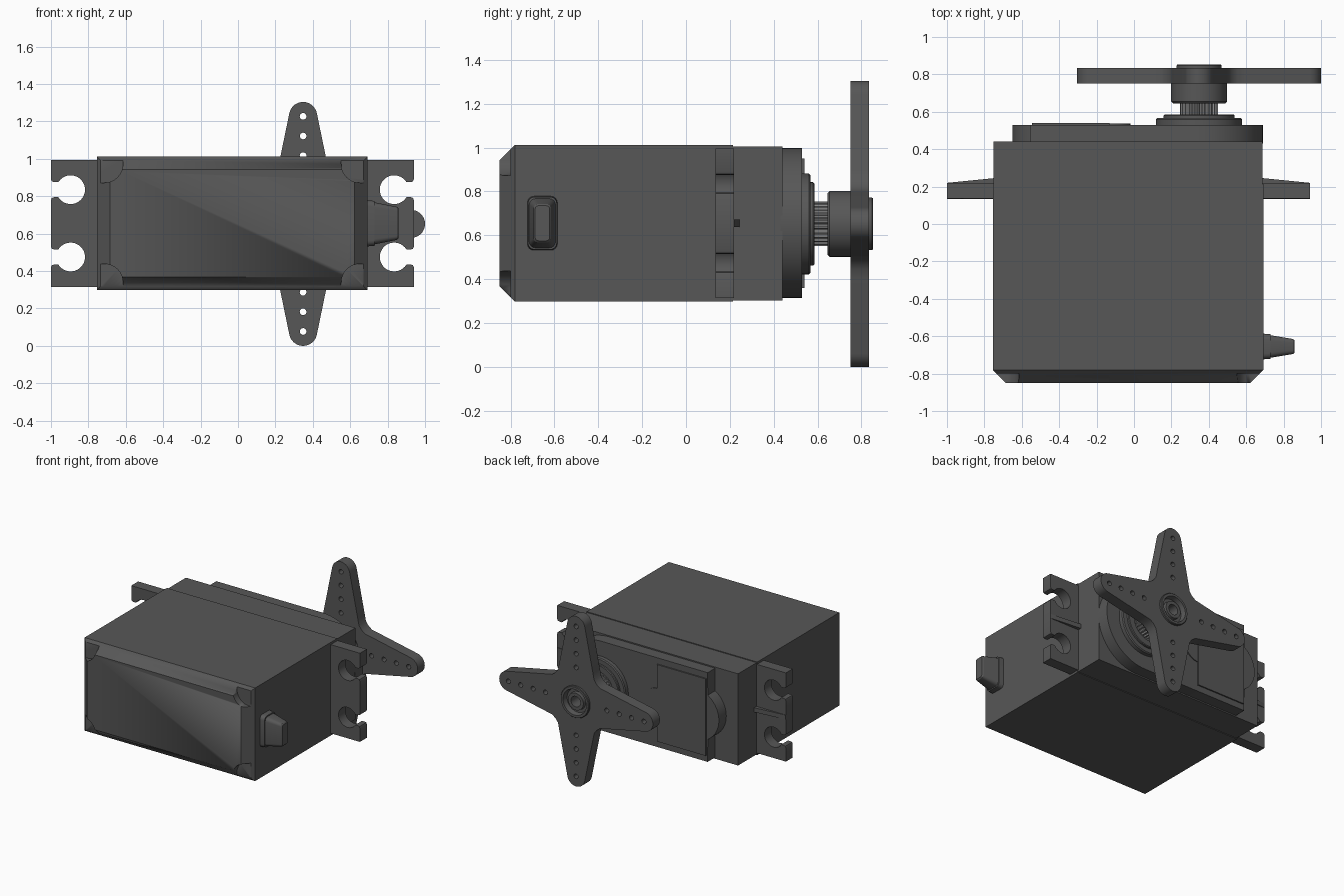
import bpy, bmesh, math
from mathutils import Matrix

cube = bpy.data.objects.get("Cube")
if cube:
    bpy.data.objects.remove(cube, do_unlink=True)

CX, CZ = 0.348, 0.652      # output shaft axis
BX, BZ = -0.03, 0.655      # case centre


def material(name, value):
    m = bpy.data.materials.new(name)
    m.use_nodes = True
    col = (value, value, value, 1)
    m.diffuse_color = col
    m.node_tree.nodes["Principled BSDF"].inputs["Base Color"].default_value = col
    return m


PLASTIC = material("dark_grey_plastic", 0.095)
METAL = material("light_grey_metal", 0.28)


def finish(name, bm, mat):
    bmesh.ops.remove_doubles(bm, verts=bm.verts, dist=1e-5)
    bmesh.ops.recalc_face_normals(bm, faces=bm.faces)
    me = bpy.data.meshes.new(name)
    bm.to_mesh(me)
    bm.free()
    me.materials.clear()
    me.materials.append(mat)
    ob = bpy.data.objects.new(name, me)
    bpy.context.collection.objects.link(ob)
    bpy.ops.object.select_all(action='DESELECT')
    ob.select_set(True)
    bpy.context.view_layer.objects.active = ob
    bpy.ops.object.shade_smooth_by_angle(angle=math.radians(30))
    return ob


def loft(name, rings, mat=PLASTIC, closed=False):
    """Skin a list of equal point rings; closed joins last to first."""
    bm = bmesh.new()
    vs = [[bm.verts.new(p) for p in r] for r in rings]
    n = len(vs[0])
    pairs = list(zip(vs, vs[1:])) + ([(vs[-1], vs[0])] if closed else [])
    for a, b in pairs:
        for i in range(n):
            j = (i + 1) % n
            bm.faces.new((a[i], a[j], b[j], b[i]))
    if not closed:
        bm.faces.new(vs[0])
        bm.faces.new(vs[-1])
    return finish(name, bm, mat)


def lathe(name, profile, mat=PLASTIC, closed=False, n=64):
    """Revolve (radius, y) points about the output shaft axis."""
    ang = [2 * math.pi * i / n for i in range(n)]
    return loft(name, [[(CX + r * math.cos(a), y, CZ + r * math.sin(a)) for a in ang]
                       for r, y in profile], mat, closed)


def arc(cx, cz, r, a0, a1, n=16):
    return [(cx + r * math.cos(math.radians(a0 + (a1 - a0) * i / n)),
             cz + r * math.sin(math.radians(a0 + (a1 - a0) * i / n))) for i in range(n + 1)]


def circle(cx, cz, r, n=24):
    return arc(cx, cz, r, 0, 360, n)[:-1]


def prism(name, loops, y0, y1, mat=PLASTIC):
    """Extrude an x-z outline along y; further loops are holes."""
    cu = bpy.data.curves.new(name, 'CURVE')
    cu.dimensions, cu.fill_mode, cu.extrude = '2D', 'BOTH', (y1 - y0) / 2
    for pts in loops:
        s = cu.splines.new('POLY')
        s.points.add(len(pts) - 1)
        for p, (x, z) in zip(s.points, pts):
            p.co = (x, z, 0, 1)
        s.use_cyclic_u = True
    tmp = bpy.data.objects.new(name + "_outline", cu)
    bpy.context.collection.objects.link(tmp)
    bpy.context.view_layer.update()
    me = bpy.data.meshes.new_from_object(tmp.evaluated_get(bpy.context.evaluated_depsgraph_get()))
    me.transform(Matrix.Translation((0, (y0 + y1) / 2, 0)) @ Matrix.Rotation(math.pi / 2, 4, 'X'))
    bm = bmesh.new()
    bm.from_mesh(me)
    bpy.data.objects.remove(tmp, do_unlink=True)
    bpy.data.curves.remove(cu)
    bpy.data.meshes.remove(me)
    return finish(name, bm, mat)


def rect(x0, x1, z0, z1):
    return [(x0, z0), (x1, z0), (x1, z1), (x0, z1)]


def rect_y(y, inset):
    return [(x, y, z) for x, z in rect(-0.755 + inset, 0.692 - inset, 0.298 + inset, 1.012 - inset)]


# Main case with chamfered front and four rounded corner pockets
case = loft("main_case", [rect_y(-0.85, 0.07), rect_y(-0.78, 0), rect_y(0.215, 0)])
for sx, ex in ((-1, -0.755), (1, 0.692)):
    for sz, ez in ((-1, 0.298), (1, 1.012)):
        corner = [(0.1, 0.1), (0.1, -0.14)] + arc(-0.04, -0.04, 0.1, 270, 180, 8) + [(-0.14, 0.1)]
        cutter = prism("pocket_cutter", [[(ex + sx * u, ez + sz * v) for u, v in corner]], -0.95, -0.80)
        mod = case.modifiers.new("pocket", 'BOOLEAN')
        mod.operation, mod.solver, mod.object = 'DIFFERENCE', 'EXACT', cutter
        bpy.context.view_layer.objects.active = case
        bpy.ops.object.modifier_apply(modifier=mod.name)
        bpy.data.objects.remove(cutter, do_unlink=True)

# Upper case behind the seam
prism("upper_case", [rect(-0.75, 0.688, 0.303, 1.006)], 0.21, 0.44)

# Mounting flange with open screw notches, mirrored from one quadrant
quad = [(0.97, 0.34), (0.97, 0.235), (0.965, 0.224), (0.953, 0.22), (0.93, 0.22)]
quad += arc(0.865, 0.18, 0.077, 32, 328, 28)
quad += [(0.93, 0.14), (0.953, 0.14), (0.965, 0.136), (0.97, 0.125)]
half = quad + [(x, -z) for x, z in reversed(quad)]
outline = half + [(-x, z) for x, z in reversed(half)]
prism("mounting_flange", [[(BX + x, BZ + z) for x, z in outline]], 0.135, 0.218)

# Tapered rib along the flange
rib = [(-1, 0.2), (0.94, 0.2), (0.94, 0.22), (0.69, 0.245), (-0.75, 0.245), (-1, 0.22)]
loft("flange_rib", [[(x, y, z) for x, y in rib] for z in (0.638, 0.672)])

# Gear cover: round about the shaft, with a round bulge at the far end
cover = arc(CX, BZ, 0.342, -90, 90, 40) + [(-0.555, BZ + 0.342)]
cover += arc(-0.45, BZ, 0.2, 122, 238, 20) + [(-0.555, BZ - 0.342)]
prism("gear_cover", [cover], 0.43, 0.53)
prism("cover_plate", [rect(-0.545, -0.13, 0.36, 0.95)], 0.52, 0.54)
prism("cover_boss", [circle(-0.13, BZ, 0.11, 32)], 0.52, 0.537)

# Stepped bearing collar
lathe("bearing_collar", [(0.23, 0.51), (0.23, 0.56), (0.223, 0.567), (0.19, 0.567),
                         (0.19, 0.58), (0.185, 0.585), (0.14, 0.585), (0.13, 0.55),
                         (0.09, 0.55), (0.09, 0.51)], closed=True)

# Splined output shaft
teeth = 25
spline = []
for i in range(teeth):
    for k, r in ((0, 0.093), (0.25, 0.102), (0.5, 0.102), (0.75, 0.093)):
        a = 2 * math.pi * (i + k) / teeth
        spline.append((CX + r * math.cos(a), CZ + r * math.sin(a)))
prism("output_shaft", [spline], 0.52, 0.66, METAL)

# Horn hub with open bore and raised rings
lathe("horn_hub", [(0.04, 0.645), (0.14, 0.645), (0.15, 0.655), (0.15, 0.80), (0.12, 0.80),
                   (0.12, 0.848), (0.116, 0.853), (0.098, 0.853), (0.09, 0.815),
                   (0.068, 0.815), (0.065, 0.84), (0.04, 0.84)], closed=True)

# Four-armed horn: one arm outline turned about the axis
ARM = 0.652
tip = arc(ARM - 0.075, 0, 0.075, -78, 78, 18)
arm = [(0.205, -0.153), (0.25, -0.144)] + tip + [(0.25, 0.144), (0.205, 0.153), (0.175, 0.175)]
star, holes = [], []
for q in range(4):
    c, s = round(math.cos(q * math.pi / 2)), round(math.sin(q * math.pi / 2))
    star += [(CX + c * u - s * v, CZ + s * u + c * v) for u, v in arm]
    holes += [circle(CX + c * d, CZ + s * d, 0.018, 16) for d in (0.26, 0.365, 0.47, 0.575)]
prism("horn_arms", [star, circle(CX, CZ, 0.112, 48)] + holes, 0.75, 0.835)


# Cable boot on the left side
def boot_ring(x, hy, hz, r):
    pts = []
    for sy, sz, a in ((1, 1, 0), (-1, 1, 90), (-1, -1, 180), (1, -1, 270)):
        pts += arc(sy * (hy - r), sz * (hz - r), r, a, a + 90, 4)
    return [(x, -0.655 + y, 0.655 + z) for y, z in pts]


loft("cable_boot", [boot_ring(0.67, 0.07, 0.125, 0.03), boot_ring(0.73, 0.066, 0.12, 0.03),
                    boot_ring(0.731, 0.06, 0.112, 0.028), boot_ring(0.85, 0.04, 0.088, 0.02),
                    boot_ring(0.858, 0.033, 0.08, 0.015)])
